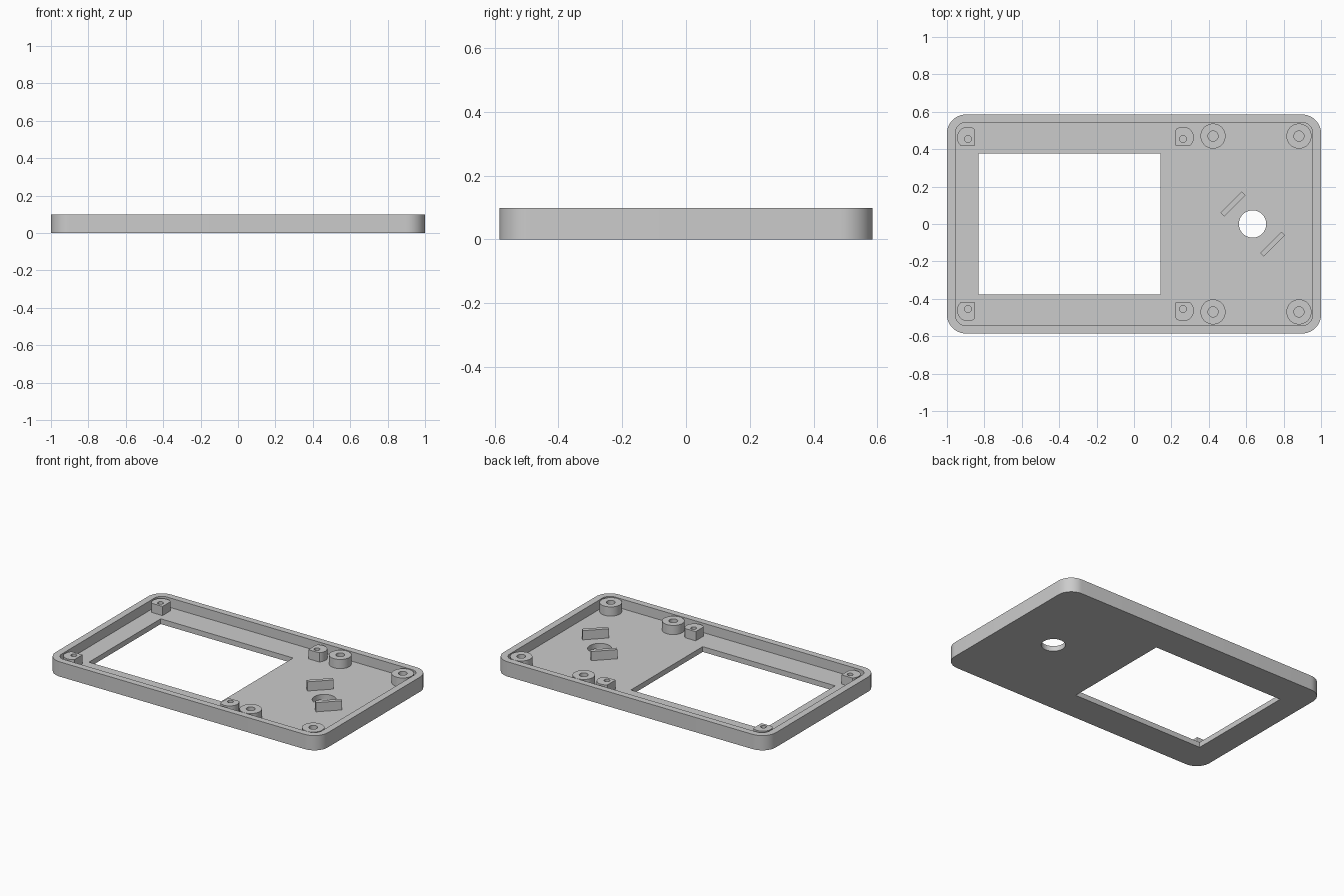
import bpy, bmesh
from math import sin, cos, pi, radians

cube = bpy.data.objects.get("Cube")
if cube:
    bpy.data.objects.remove(cube, do_unlink=True)

HEIGHT, FLOOR, POST_TOP = 0.098, 0.035, 0.096

grey = bpy.data.materials.new("grey plastic")
grey.use_nodes = True
colour = (0.6, 0.6, 0.6, 1)
grey.diffuse_color = colour
grey.node_tree.nodes["Principled BSDF"].inputs["Base Color"].default_value = colour


def circle(cx, cy, r, n=48):
    return [(cx + r * cos(2 * pi * i / n), cy + r * sin(2 * pi * i / n)) for i in range(n)]


def rounded_rect(hx, hy, r, steps=12):
    pts = []
    for k, (sx, sy) in enumerate([(1, 1), (-1, 1), (-1, -1), (1, -1)]):
        for i in range(steps + 1):
            a = pi / 2 * (k + i / steps)
            pts.append((sx * (hx - r) + r * cos(a), sy * (hy - r) + r * sin(a)))
    return pts


def rect(cx, cy, length, width, angle=0):
    c, s = cos(angle), sin(angle)
    corners = [(length / 2 * i, width / 2 * j) for i, j in [(-1, -1), (1, -1), (1, 1), (-1, 1)]]
    return [(cx + x * c - y * s, cy + x * s + y * c) for x, y in corners]


def prism(name, points, z0, z1):
    """Extrude a flat outline between two heights."""
    bm = bmesh.new()
    face = bm.faces.new([bm.verts.new((x, y, z0)) for x, y in points])
    top = bmesh.ops.extrude_face_region(bm, geom=[face])["geom"]
    verts = [v for v in top if isinstance(v, bmesh.types.BMVert)]
    bmesh.ops.translate(bm, verts=verts, vec=(0, 0, z1 - z0))
    bmesh.ops.remove_doubles(bm, verts=bm.verts[:], dist=1e-5)
    bmesh.ops.recalc_face_normals(bm, faces=bm.faces[:])
    mesh = bpy.data.meshes.new(name)
    bm.to_mesh(mesh)
    bm.free()
    mesh.materials.append(grey)
    obj = bpy.data.objects.new(name, mesh)
    bpy.context.collection.objects.link(obj)
    return obj


def activate(obj):
    bpy.ops.object.select_all(action="DESELECT")
    obj.select_set(True)
    bpy.context.view_layer.objects.active = obj


def cut(obj, points, z0, z1):
    """Subtract an extruded outline and discard the cutter."""
    cutter = prism("cutter", points, z0, z1)
    cutter.hide_render = True
    mod = obj.modifiers.new("cut", "BOOLEAN")
    mod.operation, mod.solver, mod.object = "DIFFERENCE", "EXACT", cutter
    activate(obj)
    bpy.ops.object.modifier_apply(modifier=mod.name)
    bpy.data.objects.remove(cutter, do_unlink=True)


def smooth(obj):
    activate(obj)
    bpy.ops.object.shade_smooth_by_angle(angle=radians(30))


# Tray with raised rim, display window and round opening
tray = prism("tray", rounded_rect(1, 0.585, 0.1), 0, HEIGHT)
cut(tray, rounded_rect(0.955, 0.542, 0.055), FLOOR, 0.2)
cut(tray, rect(-0.3455, 0, 0.973, 0.754), -0.1, 0.2)
cut(tray, circle(0.634, 0, 0.073), -0.1, 0.2)
smooth(tray)

for side, label in ((1, "back"), (-1, "front")):
    # Round screw bosses
    for x, end in ((0.4225, "inner"), (0.882, "outer")):
        boss = prism(f"{label}_{end}_boss", circle(x, side * 0.47, 0.067), FLOOR - 0.005, POST_TOP)
        cut(boss, circle(x, side * 0.47, 0.027, 32), 0, 0.2)
        smooth(boss)

    # Display posts, flattened on the two sides facing the window
    for x, facing, end in ((-0.888, 1, "right"), (0.262, -1, "left")):
        outline = [(x + facing * min(px, 0.039), side * (0.462 + max(py, -0.042)))
                   for px, py in circle(0, 0, 0.058)]
        outline = list(dict.fromkeys(outline))
        post = prism(f"{label}_{end}_display_post", outline, FLOOR - 0.005, POST_TOP)
        cut(post, circle(x, side * 0.4545, 0.018, 32), 0, 0.2)
        smooth(post)

    # Diagonal ribs either side of the round opening
    prism(f"{label}_rib", rect(0.635 - side * 0.106, side * 0.107, 0.16, 0.027, pi / 4),
          FLOOR - 0.005, POST_TOP)
